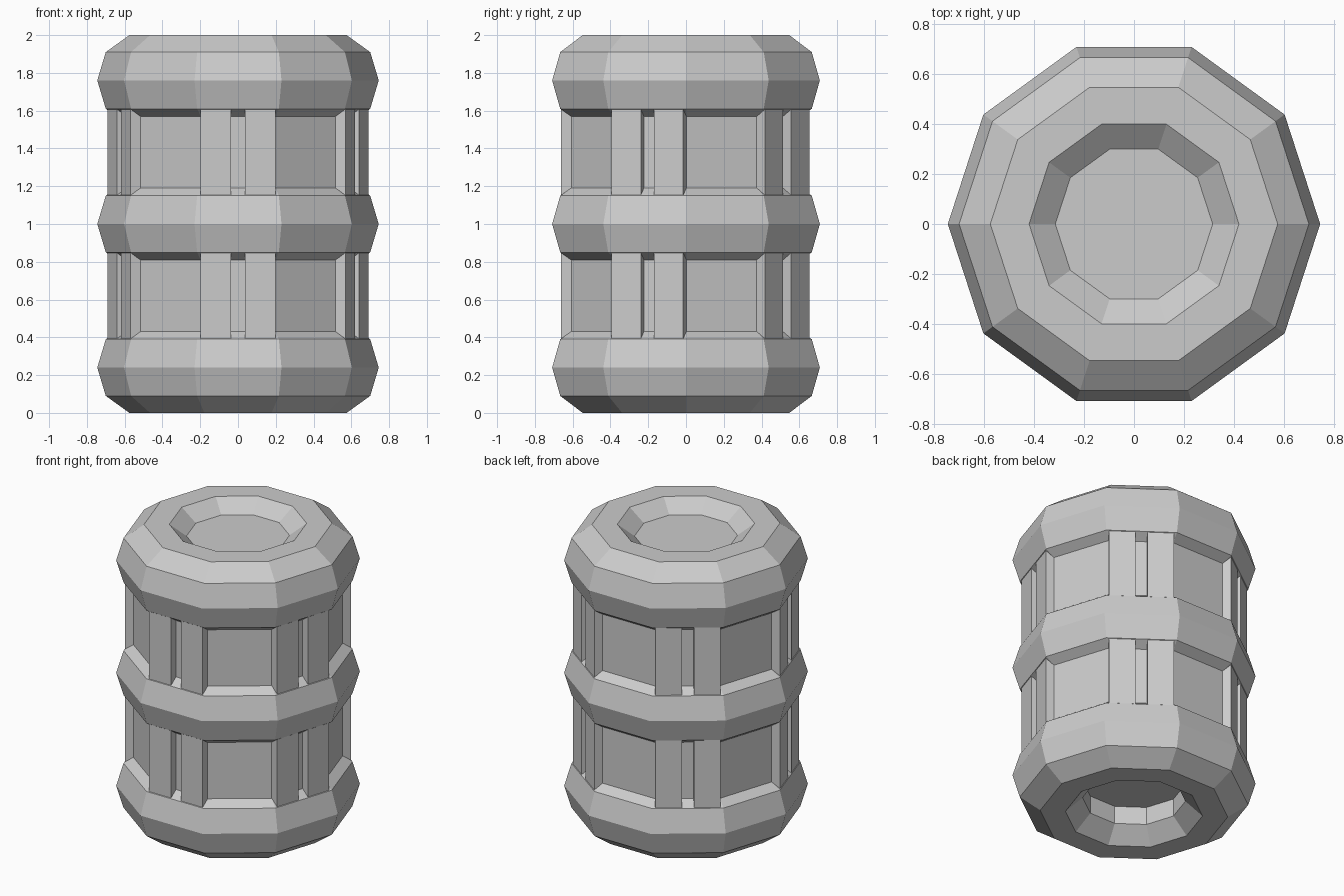
import bpy, bmesh, math
from mathutils import Matrix

if "Cube" in bpy.data.objects:
    bpy.data.objects.remove(bpy.data.objects["Cube"])

SIDES = 10


def finish(bm, name):
    bmesh.ops.recalc_face_normals(bm, faces=bm.faces)
    mesh = bpy.data.meshes.new(name)
    bm.to_mesh(mesh)
    bm.free()
    obj = bpy.data.objects.new(name, mesh)
    bpy.context.collection.objects.link(obj)
    return obj


def lathe(name, profile):
    """Ten-sided body from an (r, z) profile, closed by flat caps at both ends."""
    bm = bmesh.new()
    rings = []
    for r, z in profile:
        rings.append([bm.verts.new((r * math.cos(math.tau * i / SIDES),
                                    r * math.sin(math.tau * i / SIDES), z))
                      for i in range(SIDES)])
    for a, b in zip(rings, rings[1:]):
        for i in range(SIDES):
            j = (i + 1) % SIDES
            bm.faces.new((a[i], a[j], b[j], b[i]))
    bm.faces.new(rings[0])
    bm.faces.new(rings[-1])
    return finish(bm, name)


# Barrel body: bottom recess, three bulging hoops, sunken waists, top recess
profile = [(0.315, 0.22), (0.315, 0.10), (0.42, 0.0), (0.575, 0.0), (0.70, 0.09)]
for mid in (0.24, 1.0, 1.76):
    if mid > 0.3:
        profile += [(0.64, mid - 0.19), (0.70, mid - 0.15)]
    profile += [(0.745, mid), (0.70, mid + 0.15)]
    if mid < 1.7:
        profile += [(0.64, mid + 0.19)]
profile += [(0.575, 2.0), (0.42, 2.0), (0.315, 1.92)]
lathe("barrel_body", profile)

# Paired upright ribs on every second side, in both waists
for level, zc in (("lower", 0.62), ("upper", 1.38)):
    bm = bmesh.new()
    for k in range(5):
        turn = Matrix.Rotation(math.radians(-90 + 72 * k), 4, 'Z')
        for side in (-1, 1):
            place = Matrix.Translation((0.63, side * 0.118, zc))
            size = Matrix.Diagonal((0.064, 0.163, 0.46, 1))
            bmesh.ops.create_cube(bm, size=1, matrix=turn @ place @ size)
    finish(bm, level + "_ribs")
